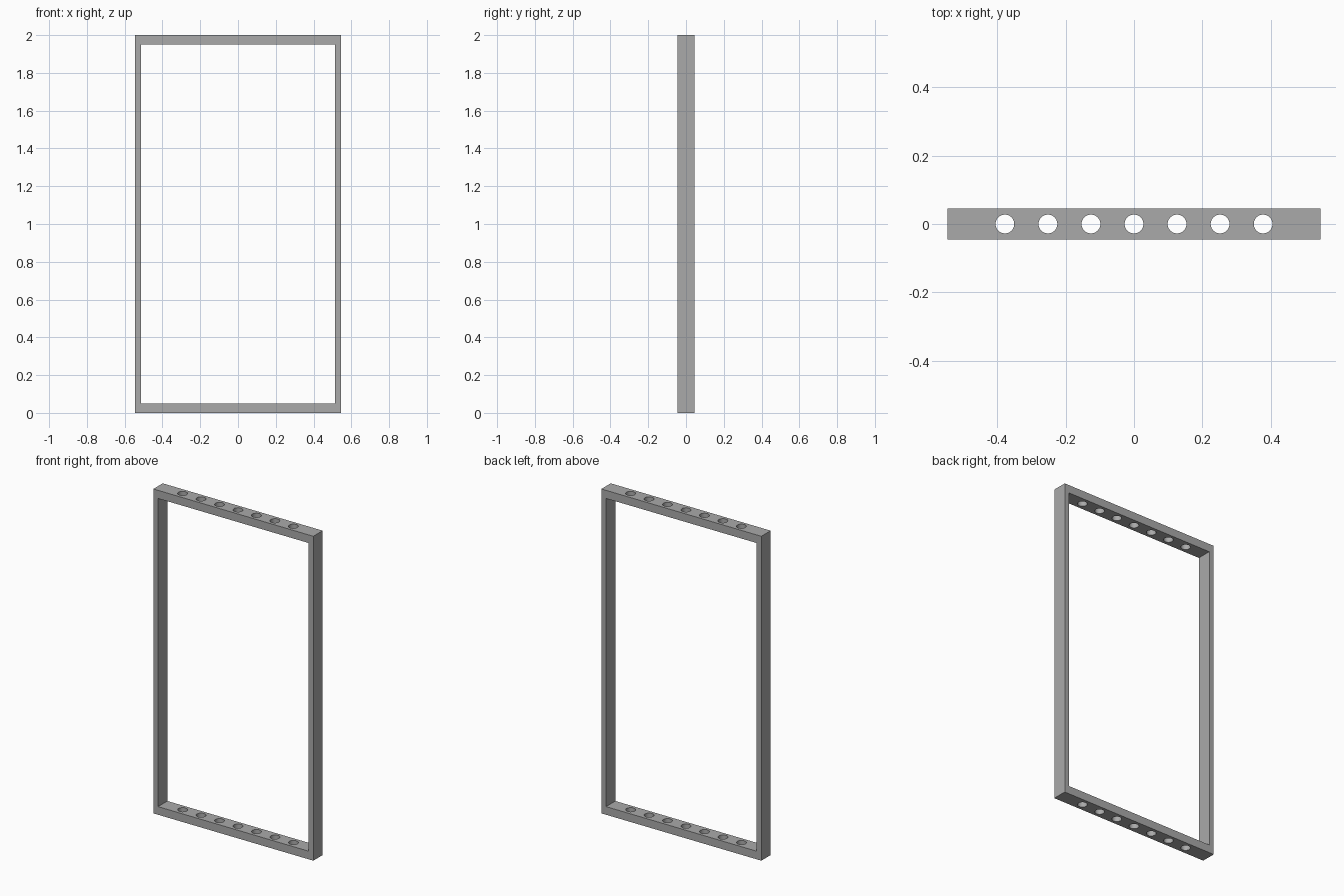
import bpy
import math

cube = bpy.data.objects.get("Cube")
if cube:
    bpy.data.objects.remove(cube, do_unlink=True)

WIDTH, DEPTH, HEIGHT = 1.091, 0.091, 2.0
POST, RAIL = 0.032, 0.05
HOLE_RADIUS, HOLE_STEP = 0.0275, 0.126

grey = bpy.data.materials.new("grey metal")
grey.use_nodes = True
colour = (0.4, 0.4, 0.4, 1)
grey.diffuse_color = colour
grey.node_tree.nodes["Principled BSDF"].inputs["Base Color"].default_value = colour


def box(name, size):
    bpy.ops.mesh.primitive_cube_add(size=1, location=(0, 0, HEIGHT / 2))
    obj = bpy.context.object
    obj.name = name
    obj.scale = size
    bpy.ops.object.transform_apply(location=False, rotation=False, scale=True)
    obj.data.materials.append(grey)
    return obj


def cut(target, cutter):
    mod = target.modifiers.new("cut", "BOOLEAN")
    mod.operation = "DIFFERENCE"
    mod.solver = "EXACT"
    mod.object = cutter
    bpy.context.view_layer.objects.active = target
    bpy.ops.object.modifier_apply(modifier=mod.name)
    bpy.data.objects.remove(cutter, do_unlink=True)


# Rectangular frame with its open middle
frame = box("frame", (WIDTH, DEPTH, HEIGHT))
cut(frame, box("opening_cutter", (WIDTH - 2 * POST, DEPTH * 2, HEIGHT - 2 * RAIL)))

# Row of seven holes through the top and bottom rails
for i in range(-3, 4):
    bpy.ops.mesh.primitive_cylinder_add(
        vertices=48, radius=HOLE_RADIUS, depth=HEIGHT + 0.2,
        location=(i * HOLE_STEP, 0, HEIGHT / 2))
    drill = bpy.context.object
    drill.data.materials.append(grey)
    cut(frame, drill)

# Smooth hole walls, sharp frame edges
bpy.ops.object.select_all(action="DESELECT")
frame.select_set(True)
bpy.context.view_layer.objects.active = frame
bpy.ops.object.shade_smooth_by_angle(angle=math.radians(30))
